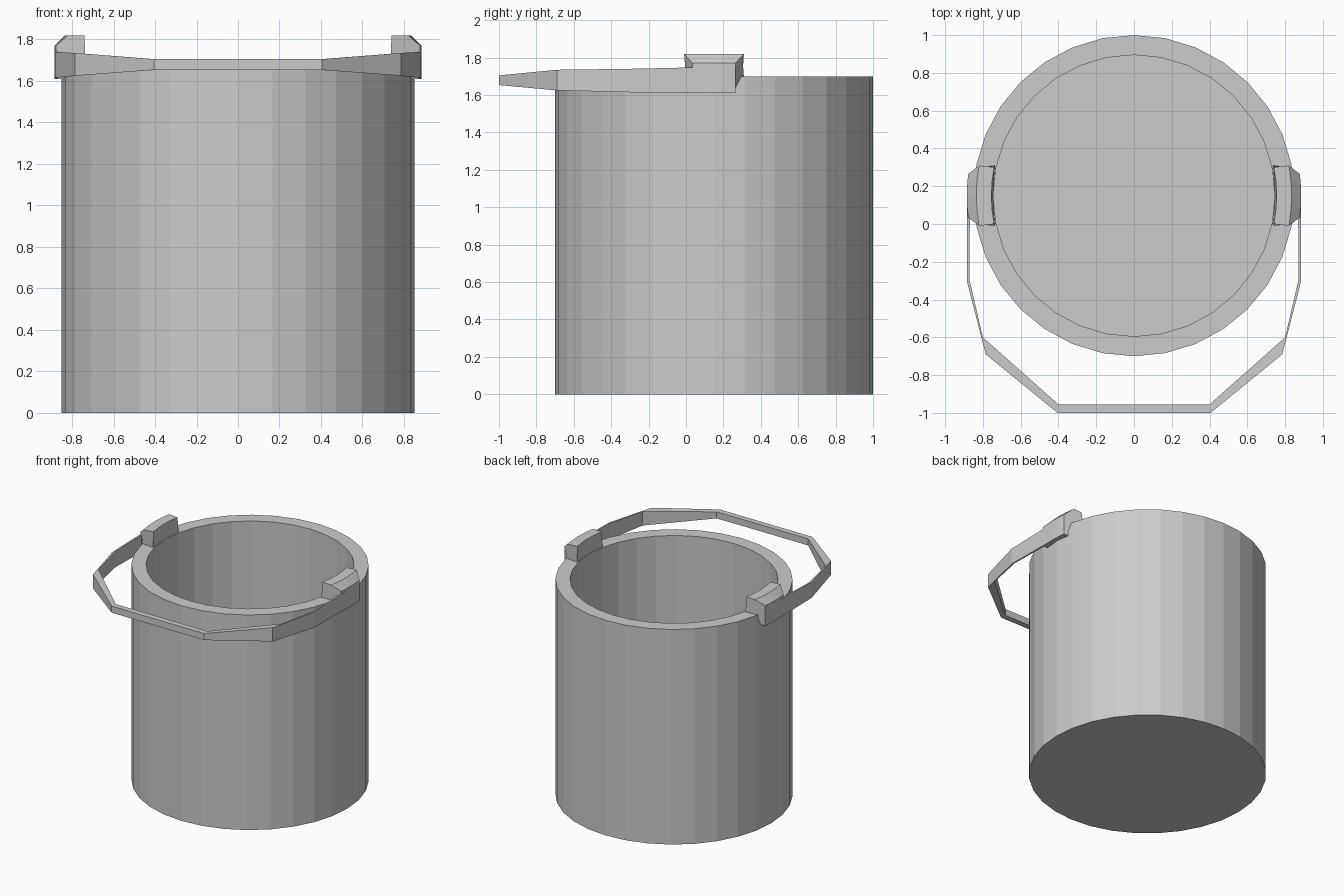
import bpy, bmesh, math

if "Cube" in bpy.data.objects:
    bpy.data.objects.remove(bpy.data.objects["Cube"])

CY = 0.15  # bucket axis in y


def make_object(name, bm):
    bmesh.ops.recalc_face_normals(bm, faces=bm.faces[:])
    me = bpy.data.meshes.new(name)
    bm.to_mesh(me)
    bm.free()
    ob = bpy.data.objects.new(name, me)
    bpy.context.collection.objects.link(ob)
    return ob


def loft(name, rings, cap_start=True, cap_end=True):
    """Skin a list of closed rings of points."""
    bm = bmesh.new()
    vr = [[bm.verts.new(p) for p in r] for r in rings]
    n = len(rings[0])
    for a, b in zip(vr, vr[1:]):
        for i in range(n):
            j = (i + 1) % n
            bm.faces.new((a[i], a[j], b[j], b[i]))
    if cap_start:
        bm.faces.new(vr[0])
    if cap_end:
        bm.faces.new(vr[-1])
    return make_object(name, bm)


def circle(r, z, n=32):
    return [(r * math.sin(2 * math.pi * i / n), CY - r * math.cos(2 * math.pi * i / n), z)
            for i in range(n)]


def mirror_x(ob):
    ob.modifiers.new("Mirror", 'MIRROR').use_axis[0] = True


# Hollow bucket: outer wall, rim, inner wall, floor
loft("bucket", [circle(0.85, 0), circle(0.85, 1.7), circle(0.745, 1.7), circle(0.745, 0.1)])

# Lug clipped over the rim: x, z, half width in y, bulge at the middle
section = [(0.735, 1.69, 0.16, 0.01), (0.74, 1.82, 0.15, 0.015), (0.82, 1.82, 0.16, 0.015),
           (0.878, 1.77, 0.115, 0.007), (0.878, 1.61, 0.115, 0.007),
           (0.83, 1.61, 0.115, 0.0), (0.83, 1.69, 0.15, 0.0)]
rings = [[(x + b * (1 - t * t), CY + t * w, z) for x, z, w, b in section]
         for t in (-1, -0.5, 0, 0.5, 1)]
mirror_x(loft("handle_lug", rings))

# Bail handle: outer point, inner point, bottom z, top z
stations = [((0.883, 0.15), (0.868, 0.15), 1.61, 1.75),
            ((0.883, -0.31), (0.872, -0.29), 1.615, 1.74),
            ((0.785, -0.69), (0.80, -0.60), 1.625, 1.735),
            ((0.405, -1.0), (0.40, -0.955), 1.653, 1.705),
            ((0.0, -1.0), (0.0, -0.955), 1.653, 1.705)]
rings = [[(*o, z0), (*o, z1), (*i, z1), (*i, z0)] for o, i, z0, z1 in stations]
mirror_x(loft("bail_handle", rings, cap_end=False))
